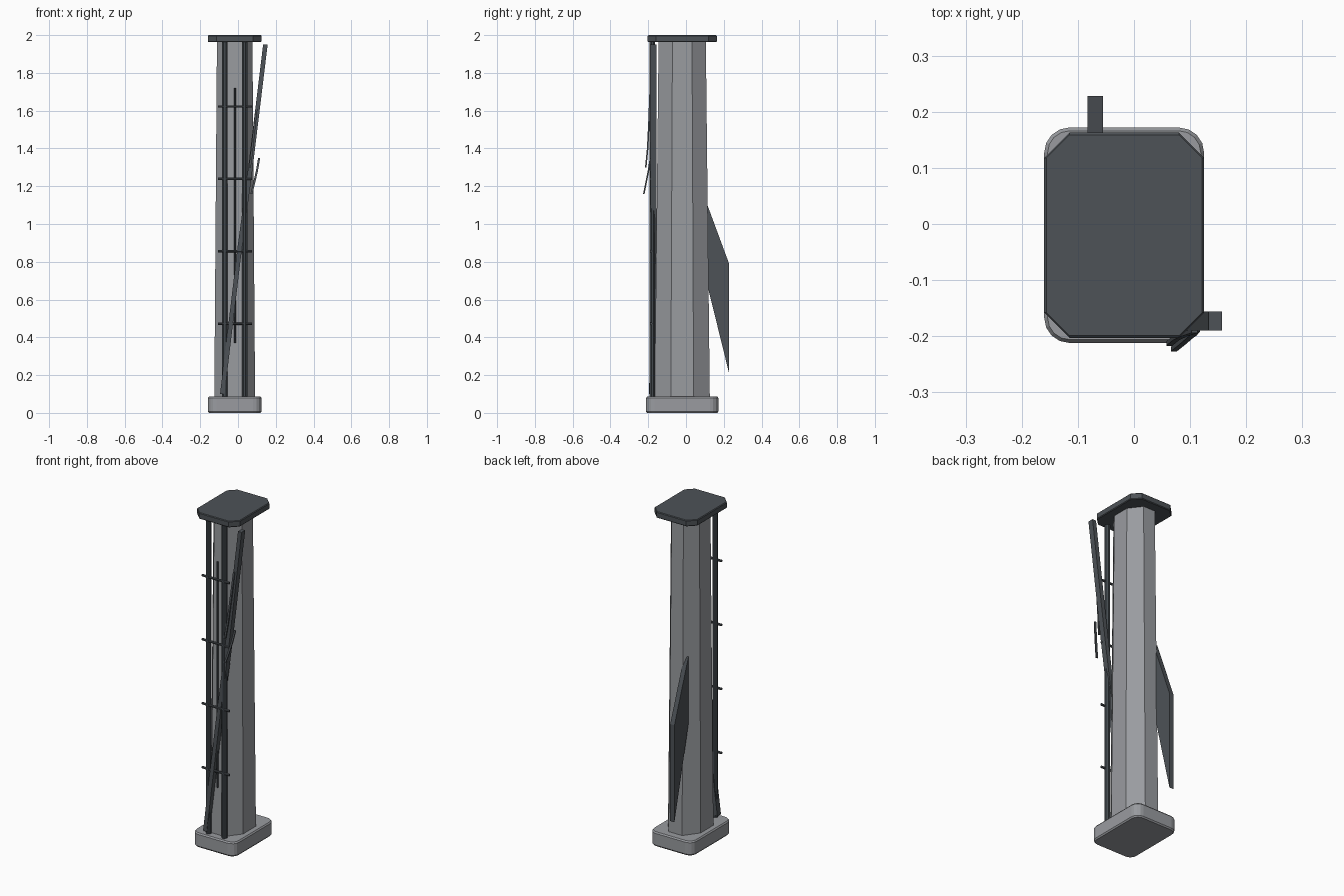
import bpy, bmesh, math
from mathutils import Vector

if "Cube" in bpy.data.objects:
    bpy.data.objects.remove(bpy.data.objects["Cube"])

CX, CY = -0.0175, -0.02   # pillar axis


def mat(name, col):
    m = bpy.data.materials.new(name)
    m.diffuse_color = (*col, 1)
    m.use_nodes = True
    m.node_tree.nodes["Principled BSDF"].inputs["Base Color"].default_value = m.diffuse_color
    return m


GREY = mat("concrete grey", (0.32, 0.33, 0.35))
DARK = mat("dark steel", (0.075, 0.085, 0.095))
BLACK = mat("blue black steel", (0.055, 0.066, 0.076))


def loft(name, rings, material):
    """Skin a stack of equal-length rings and close both ends."""
    bm = bmesh.new()
    loops = [[bm.verts.new(p) for p in r] for r in rings]
    n = len(loops[0])
    for a, b in zip(loops, loops[1:]):
        for i in range(n):
            j = (i + 1) % n
            bm.faces.new((a[i], a[j], b[j], b[i]))
    bm.faces.new(loops[0][::-1])
    bm.faces.new(loops[-1])
    bmesh.ops.recalc_face_normals(bm, faces=bm.faces)
    me = bpy.data.meshes.new(name)
    bm.to_mesh(me)
    bm.free()
    ob = bpy.data.objects.new(name, me)
    bpy.context.collection.objects.link(ob)
    me.materials.append(material)
    return ob


def slab_ring(x0, x1, y0, y1, z, r, seg):
    """Rectangle with rounded (seg > 1) or chamfered (seg = 1) corners."""
    pts = []
    for k, (x, y) in enumerate(((x1 - r, y1 - r), (x0 + r, y1 - r), (x0 + r, y0 + r), (x1 - r, y0 + r))):
        for s in range(seg + 1):
            a = math.pi / 2 * (k + s / seg)
            pts.append((x + r * math.cos(a), y + r * math.sin(a), z))
    return pts


def octagon(hx, hy, z):
    k = 1 / math.cos(math.pi / 8)
    return [(CX + hx * k * math.cos(a), CY + hy * k * math.sin(a), z)
            for a in (math.pi / 8 + i * math.pi / 4 for i in range(8))]


def rod(name, p0, p1, r, material, sides=8):
    d = Vector(p1) - Vector(p0)
    q = d.to_track_quat('Z', 'Y')
    ring = [q @ Vector((r * math.cos(a), r * math.sin(a), 0))
            for a in (math.tau * (i + .5) / sides for i in range(sides))]
    return loft(name, [[Vector(p) + v for v in ring] for p in (p0, p1)], material)


def strip(name, path, w, d, material):
    """Flat bar with a rectangular section following a path."""
    rings = [[(x - w / 2, y - d / 2, z), (x + w / 2, y - d / 2, z),
              (x + w / 2, y + d / 2, z), (x - w / 2, y + d / 2, z)] for x, y, z in path]
    return loft(name, rings, material)


# base plinth with softened edges
X0, X1, Y0, Y1 = -0.16, 0.125, -0.212, 0.172
plinth = [(0.006, 0.0), (0, 0.008), (0, 0.078), (0.006, 0.086)]
loft("base_plinth", [slab_ring(X0 + i, X1 - i, Y0 + i, Y1 - i, z, 0.045 - i, 4) for i, z in plinth], GREY)

# tapered eight-sided pillar
loft("pillar", [octagon(0.108, 0.146, 0.08), octagon(0.094, 0.125, 1.97)], GREY)

# cap plate with chamfered corners
cap = [(0.004, 1.963), (0, 1.967), (0, 1.996), (0.004, 2.0)]
loft("cap_plate", [slab_ring(X0 + i, X1 - i, -0.203 + i, 0.163 - i, z, 0.045 - i, 1) for i, z in cap], DARK)

# two uprights on the front, with cross rungs and a thin centre rod
for side, x in (("left", -0.07), ("right", 0.035)):
    rod(side + "_pipe", (x, -0.178, 0.08), (x, -0.178, 1.965), 0.0155, BLACK, 8)
for i in range(4):
    z = 0.473 + i * 0.383
    rod("rung_%d" % (i + 1), (-0.107, -0.185, z), (0.073, -0.185, z), 0.007, DARK, 8)
rod("centre_rod", (-0.0165, -0.17, 0.37), (-0.0165, -0.17, 1.72), 0.006, BLACK, 8)

# long leaning bar
strip("leaning_bar", [(-0.083, -0.178, 0.1), (0.01, -0.172, 0.88),
                      (0.06, -0.172, 1.25), (0.145, -0.173, 1.95)], 0.024, 0.034, DARK)

# two short bent strips that peel away from the front corner
strip("upper_strip", [(0.063, -0.213, 1.30), (0.075, -0.203, 1.40),
                      (0.09, -0.196, 1.54), (0.108, -0.19, 1.70)], 0.011, 0.008, DARK)
strip("lower_strip", [(0.071, -0.223, 1.16), (0.086, -0.211, 1.22),
                      (0.1, -0.199, 1.28), (0.112, -0.188, 1.35)], 0.011, 0.008, DARK)

# slanted fin on the back
fin = [(0.095, 1.15), (0.228, 0.79), (0.228, 0.21), (0.095, 0.75)]
loft("back_fin", [[(x, y, z) for y, z in fin] for x in (-0.083, -0.055)], DARK)
